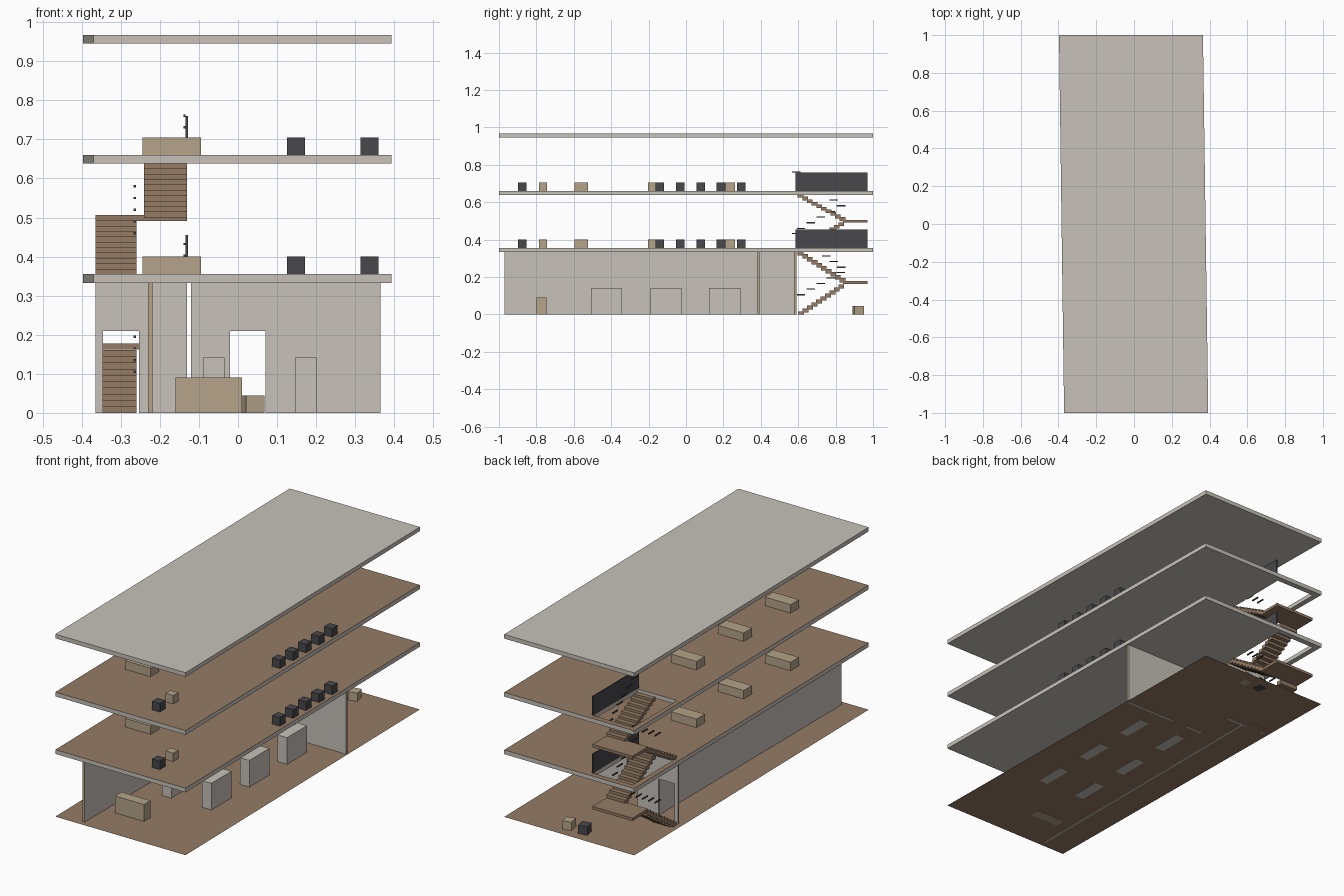
import bpy, bmesh, math
from mathutils import Vector, Matrix

cube = bpy.data.objects.get("Cube")
if cube:
    bpy.data.objects.remove(cube, do_unlink=True)


def material(name, r, g, b):
    m = bpy.data.materials.new(name)
    m.use_nodes = True
    m.diffuse_color = (r, g, b, 1)
    m.node_tree.nodes["Principled BSDF"].inputs["Base Color"].default_value = (r, g, b, 1)
    return m


STONE = material("pale stone", .57, .54, .49)
FLOOR = material("brown wood", .30, .20, .13)
TAN = material("tan wood", .46, .37, .25)
DARK = material("charcoal", .065, .065, .072)


def finish(name, bm, *mats):
    bmesh.ops.recalc_face_normals(bm, faces=bm.faces)
    mesh = bpy.data.meshes.new(name)
    bm.to_mesh(mesh)
    bm.free()
    for m in mats:
        mesh.materials.append(m)
    ob = bpy.data.objects.new(name, mesh)
    bpy.context.collection.objects.link(ob)
    return ob


def box(name, xs, ys, zs, *mats, turn=0, end_axis=None):
    """Box between pairs of limits; faces along end_axis take the second material."""
    bm = bmesh.new()
    bmesh.ops.create_cube(bm, size=1)
    size = Vector((xs[1] - xs[0], ys[1] - ys[0], zs[1] - zs[0]))
    mid = Vector((sum(xs) / 2, sum(ys) / 2, sum(zs) / 2))
    for f in bm.faces:
        if end_axis is not None and abs(f.normal[end_axis]) > .9:
            f.material_index = 1
    bm.transform(Matrix.Translation(mid) @ Matrix.Rotation(turn, 4, "Z") @ Matrix.Diagonal(size).to_4x4())
    return finish(name, bm, *mats)


def block(name, x, y, z, w, d, h, mat, turn=0):
    """Box standing on height z, centred on x and y."""
    return box(name, (x - w / 2, x + w / 2), (y - d / 2, y + d / 2), (z, z + h), mat, turn=turn)


# Slightly skewed floor outline and the stairwell opening
OUTLINE = [(-.37, -1), (.393, -1), (.365, 1), (-.397, 1)]
WELL = [(-.367, .6), (-.135, .6), (-.135, .97), (-.367, .97)]


def slab(name, low, high, top_mat, hole):
    bm = bmesh.new()
    rings = [[[bm.verts.new((x, y, z)) for x, y in loop] for z in (low, high)]
             for loop in ((OUTLINE, WELL) if hole else (OUTLINE,))]
    for bottom, top in rings:
        for i in range(4):
            j = (i + 1) % 4
            bm.faces.new((bottom[i], bottom[j], top[j], top[i]))
    for level in (0, 1):
        outer = rings[0][level]
        if hole:
            inner = rings[1][level]
            caps = [bm.faces.new((outer[i], outer[(i + 1) % 4], inner[(i + 1) % 4], inner[i]))
                    for i in range(4)]
        else:
            caps = [bm.faces.new(outer)]
        for f in caps:
            f.material_index = level
    return finish(name, bm, STONE, top_mat)


bm = bmesh.new()
bm.faces.new([bm.verts.new((x, y, .0008)) for x, y in OUTLINE])
finish("ground_floor", bm, FLOOR)
slab("first_floor_slab", .333, .355, FLOOR, True)
slab("second_floor_slab", .638, .66, FLOOR, True)
slab("roof_slab", .945, .967, STONE, False)


# Ground storey walls
def door_wall(name, x0, x1, d0, d1, y0, y1, height=.333, door=.21):
    bm = bmesh.new()
    profile = [(x0, 0), (d0, 0), (d0, door), (d1, door), (d1, 0), (x1, 0), (x1, height), (x0, height)]
    face = bm.faces.new([bm.verts.new((x, y0, z)) for x, z in profile])
    out = bmesh.ops.extrude_face_region(bm, geom=[face])["geom"]
    bmesh.ops.translate(bm, vec=(0, y1 - y0, 0), verts=[v for v in out if isinstance(v, bmesh.types.BMVert)])
    bm.normal_update()
    for f in bm.faces:
        x = f.calc_center_median().x
        if min(abs(x - x0), abs(x - x1)) < .001:
            f.material_index = 1
    finish(name, bm, STONE, TAN)


door_wall("rear_wall", -.12, .365, -.02, .07, .381, .394)
door_wall("stair_wall", -.365, -.13, -.345, -.253, .578, .59)
box("side_wall", (-.231, -.219), (-.97, .578), (0, .333), STONE, TAN, end_axis=1)

# Ground storey furniture
for x in (-.062, .173):
    for y in (-.425, -.1075, .2075):
        block("display_block", x, y, 0, .055, .167, .142, STONE)
block("reception_desk", -.075, -.773, 0, .17, .055, .09, TAN)
block("tan_stool", .039, .922, 0, .048, .053, .045, TAN, turn=math.radians(12))
block("dark_stool", -.053, .922, 0, .048, .053, .045, DARK, turn=math.radians(12))

# Upper floor furniture and stairwell screens
for floor, z in (("first", .355), ("second", .66)):
    for y in (-.56, -.168, .228):
        block(floor + "_floor_desk", -.17, y, z, .15, .07, .045, TAN)
    for i in range(5):
        block(floor + "_floor_seat", .337, -.14 + .109 * i, z, .046, .046, .045, DARK)
    block(floor + "_floor_dark_cube", .148, -.875, z, .046, .046, .045, DARK)
    block(floor + "_floor_tan_cube", .148, -.765, z, .046, .042, .045, TAN)
    box(floor + "_floor_screen", (-.134, -.128), (.585, .97), (z, z + .1), DARK)

# Two flights with a landing in each storey
STEPS = 10
LOWER_X, UPPER_X = (-.365, -.26), (-.24, -.13)
for storey, base, rise in (("ground", 0, .355), ("first", .355, .302)):
    half = rise / 2
    riser = half / (STEPS + 1)
    middle = base + half
    box(storey + "_landing", (-.365, -.13), (.84, .97), (middle - .015, middle), FLOOR)
    for i in range(STEPS):
        y = .6 + .024 * i
        top = base + riser * (i + 1)
        box(storey + "_lower_step", LOWER_X, (y, y + .03), (max(base, top - 1.4 * riser), top), FLOOR)
        y = .852 - .025 * i
        top += half
        box(storey + "_upper_step", UPPER_X, (y - .03, y), (top - 1.4 * riser, top), FLOOR)
    # Short floating handrail pieces
    for i in range(5):
        block(storey + "_lower_rail", -.264, .615 + .053 * i, base + .102 + .03 * i, .006, .045, .006, DARK)
    for i in range(7):
        block(storey + "_upper_rail", -.137, .83 - .04 * i, middle + .072 + .03 * i, .006, .045, .006, DARK)
